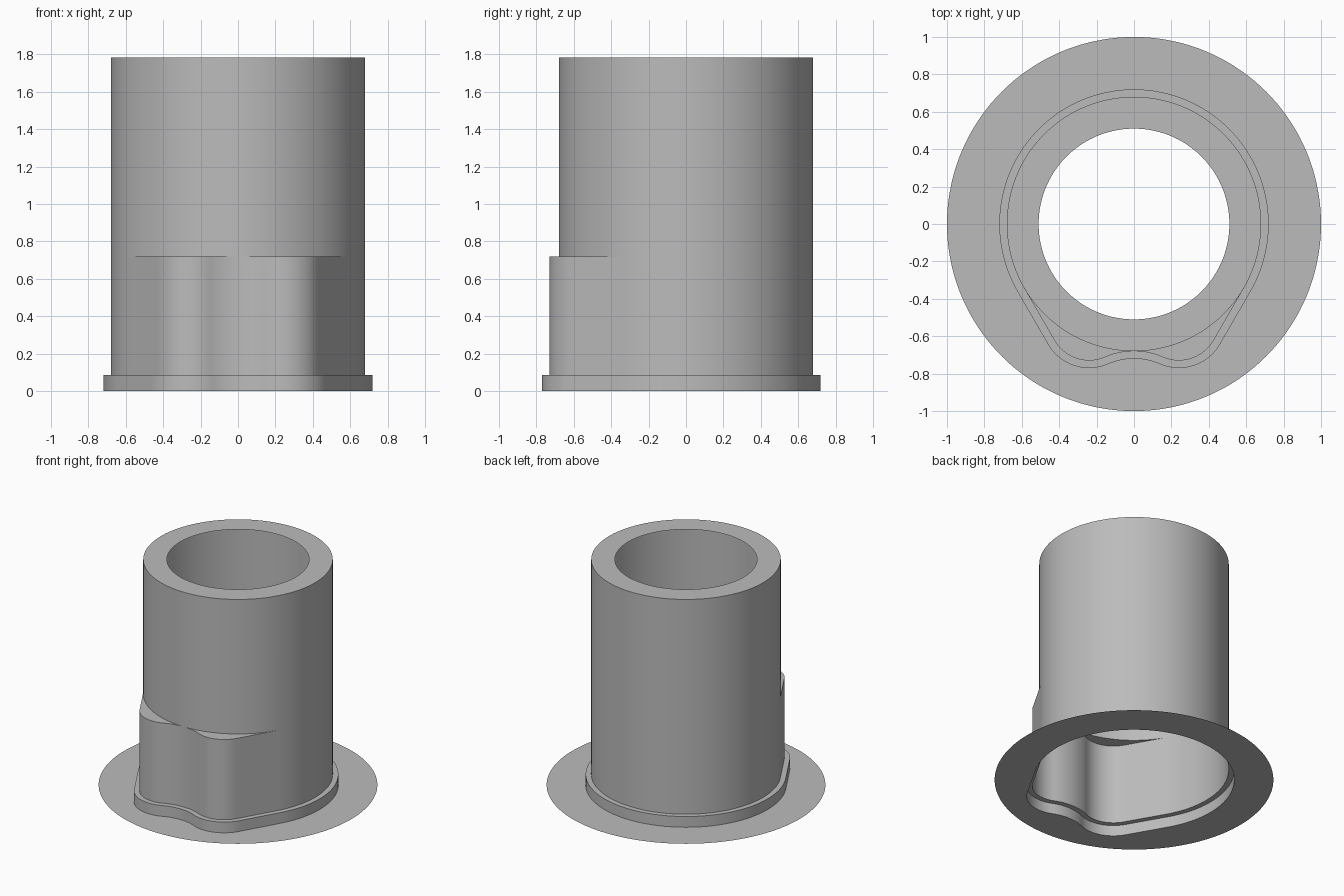
import bpy, bmesh
from math import sin, cos, radians, atan2, hypot

cube = bpy.data.objects.get("Cube")
if cube:
    bpy.data.objects.remove(cube, do_unlink=True)

grey = bpy.data.materials.new("plain grey")
grey.use_nodes = True
colour = (0.5, 0.5, 0.5, 1)
grey.diffuse_color = colour
grey.node_tree.nodes["Principled BSDF"].inputs["Base Color"].default_value = colour

BARREL, BORE, FLANGE = 0.68, 0.51, 1.0
LOBE_X, LOBE_Y, LOBE_R = 0.24, -0.516, 0.214      # rounded lobe at each side of the front
DIP_R = hypot(LOBE_X, LOBE_Y + 1.067) - LOBE_R    # hollow between the lobes
DIP_Y = -BARREL - DIP_R


def arc(cx, cy, r, start, end, steps):
    angles = [radians(start + (end - start) * i / steps) for i in range(steps + 1)]
    return [(cx + r * cos(a), cy + r * sin(a)) for a in angles]


def lobed_outline(grow):
    """Closed outline: round back, straight flanks, two front lobes and a dip."""
    turn = atan2(DIP_Y - LOBE_Y, -LOBE_X) * 180 / 3.14159265
    back = arc(0, 0, BARREL + grow, 90, -30, 48)
    lobe = arc(LOBE_X, LOBE_Y, LOBE_R + grow, -30, turn, 20)
    (ax, ay), (bx, by) = back[-1], lobe[0]
    flank = [(ax + (bx - ax) * t / 10, ay + (by - ay) * t / 10) for t in range(1, 10)]
    dip = arc(0, DIP_Y, DIP_R - grow, turn + 180, 90, 10)[1:]
    half = back + flank + lobe + dip
    mirrored = [(-x, y) for x, y in half[-2:0:-1]]
    return (half + mirrored)[::-1]


def round_outline(radius, guide):
    return [(radius * x / hypot(x, y), radius * y / hypot(x, y)) for x, y in guide]


def sheet(name, loops):
    """Skin a stack of (outline, height) loops into one open surface."""
    bm = bmesh.new()
    rings = [[bm.verts.new((x, y, z)) for x, y in outline] for outline, z in loops]
    for low, high in zip(rings, rings[1:]):
        for i in range(len(low)):
            j = (i + 1) % len(low)
            bm.faces.new((low[i], low[j], high[j], high[i]))
    bmesh.ops.remove_doubles(bm, verts=bm.verts, dist=0.0003)
    mesh = bpy.data.meshes.new(name)
    bm.to_mesh(mesh)
    bm.free()
    mesh.materials.append(grey)
    obj = bpy.data.objects.new(name, mesh)
    bpy.context.collection.objects.link(obj)
    bpy.ops.object.select_all(action="DESELECT")
    obj.select_set(True)
    bpy.context.view_layer.objects.active = obj
    bpy.ops.object.shade_smooth_by_angle(angle=radians(30))


body = lobed_outline(0)
collar = lobed_outline(0.04)
STEP, SHELF, TOP = 0.085, 0.72, 1.785

# Thin round flange, raised collar and the narrow step on top of it
sheet("flange_and_collar", [(round_outline(FLANGE, collar), 0), (collar, 0),
                            (collar, STEP), (body, STEP)])

# Lobed lower wall, shelf over the lobes, round barrel and the open top rim
barrel = round_outline(BARREL, body)
sheet("barrel", [(body, STEP), (body, SHELF), (barrel, SHELF), (barrel, TOP),
                 (round_outline(BORE, body), TOP)])
